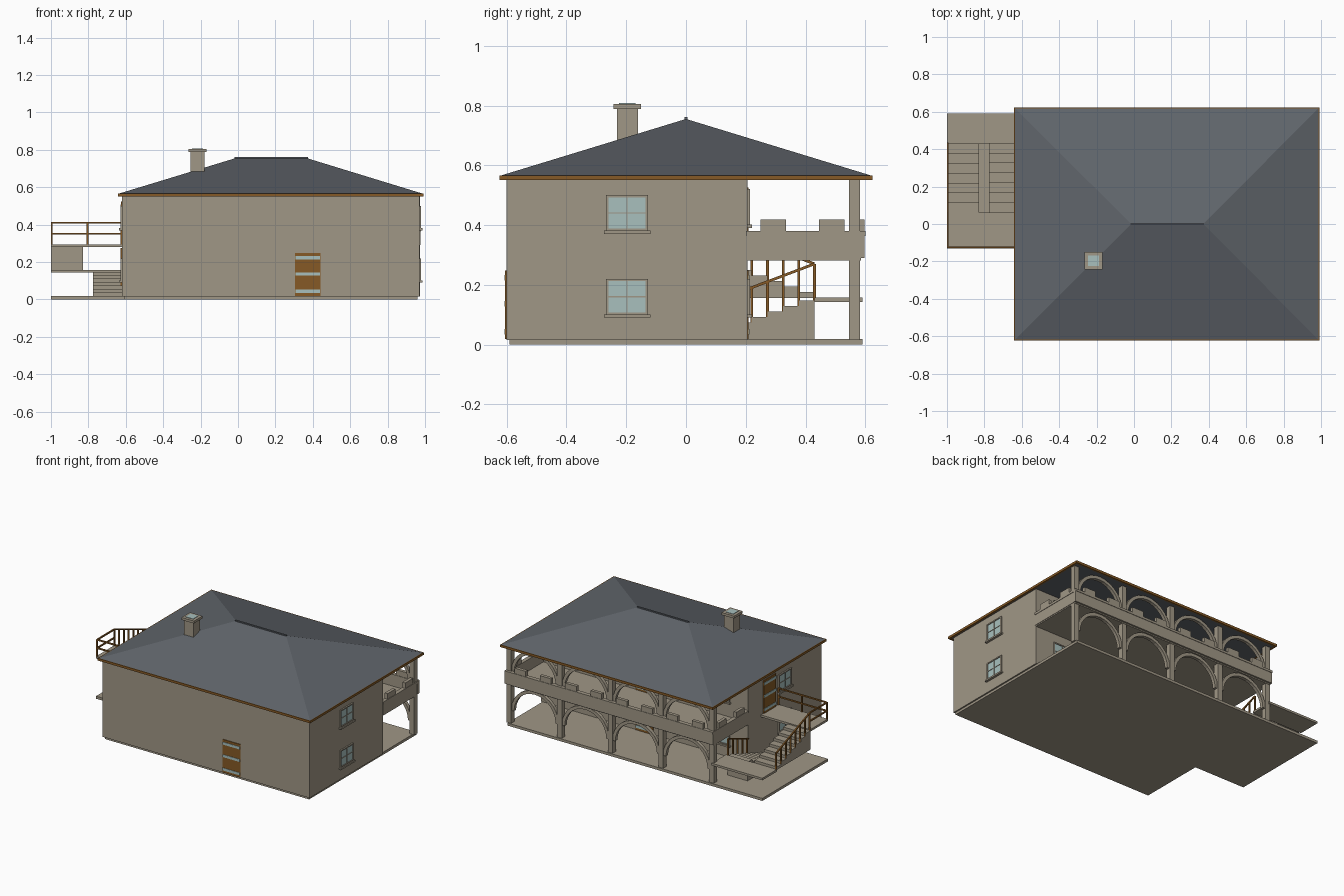
import bpy, bmesh, math
from mathutils import Vector, Matrix

if "Cube" in bpy.data.objects:
    bpy.data.objects.remove(bpy.data.objects["Cube"])


def material(name, r, g, b):
    m = bpy.data.materials.new(name)
    lin = [((c / 255 + 0.055) / 1.055) ** 2.4 for c in (r, g, b)]
    m.diffuse_color = (*lin, 1)
    m.use_nodes = True
    m.node_tree.nodes["Principled BSDF"].inputs["Base Color"].default_value = m.diffuse_color
    return m


STONE = material("beige stone", 160, 151, 134)
ROOF = material("slate", 96, 101, 107)
WOOD = material("brown wood", 134, 90, 38)
GLASS = material("pale glass", 168, 192, 190)


def finish(name, bm, mat):
    bmesh.ops.recalc_face_normals(bm, faces=bm.faces)
    me = bpy.data.meshes.new(name)
    bm.to_mesh(me)
    bm.free()
    me.materials.append(mat)
    ob = bpy.data.objects.new(name, me)
    bpy.context.collection.objects.link(ob)
    return ob


def boxes(name, mat, items, matrix=Matrix()):
    """One object from boxes given as (x0, x1, y0, y1, z0, z1)."""
    bm = bmesh.new()
    for x0, x1, y0, y1, z0, z1 in items:
        vs = bmesh.ops.create_cube(bm, size=1)["verts"]
        bmesh.ops.scale(bm, vec=(x1 - x0, y1 - y0, z1 - z0), verts=vs)
        bmesh.ops.translate(bm, vec=((x0 + x1) / 2, (y0 + y1) / 2, (z0 + z1) / 2), verts=vs)
    bm.transform(matrix)
    return finish(name, bm, mat)


def beams(name, mat, segments, t=0.009):
    """Square bars between pairs of points."""
    bm = bmesh.new()
    for a, b in segments:
        a, b = Vector(a), Vector(b)
        d = b - a
        vs = bmesh.ops.create_cube(bm, size=1)["verts"]
        bmesh.ops.scale(bm, vec=(t, t, d.length), verts=vs)
        rot = d.to_track_quat('Z', 'Y').to_matrix()
        bmesh.ops.rotate(bm, matrix=rot, verts=vs)
        bmesh.ops.translate(bm, vec=(a + b) / 2, verts=vs)
    return finish(name, bm, mat)


def place(x, y, z, angle):
    """Local frame with -y pointing out of the wall."""
    return Matrix.Translation((x, y, z)) @ Matrix.Rotation(math.radians(angle), 4, 'Z')


def window(name, x, y, z, angle):
    m = place(x, y, z, angle)
    w, h, b = 0.07, 0.12, 0.008
    boxes(name + "_glass", GLASS, [(-w + b, w - b, -0.004, 0.002, b, h - b)], m)
    boxes(name + "_frame", STONE, [
        (-w, -w + b, -0.009, 0.002, 0, h), (w - b, w, -0.009, 0.002, 0, h),
        (-w, w, -0.009, 0.002, h - b, h), (-w, w, -0.009, 0.002, 0, b),
        (-0.002, 0.002, -0.007, 0, 0, h), (-w, w, -0.007, 0, h / 2 - 0.002, h / 2 + 0.002),
        (-w - 0.008, w + 0.008, -0.016, 0.002, -0.01, 0.001)], m)


def door(name, x, y, z, angle):
    m = place(x, y, z, angle)
    boxes(name, WOOD, [(-0.068, 0.068, -0.005, 0.003, 0, 0.23)], m)
    boxes(name + "_bands", GLASS, [(-0.066, 0.066, -0.008, 0, c - 0.009, c + 0.009)
                                   for c in (0.025, 0.118, 0.205)], m)


# Ground slab and house body
boxes("base_slab", STONE, [(-0.61, 0.96, -0.59, 0.59, 0, 0.018),
                           (-1.0, -0.61, -0.13, 0.59, 0, 0.018)])
boxes("house_walls", STONE, [(-0.62, 0.97, -0.6, 0.205, 0.016, 0.56)])

# Hip roof
bm = bmesh.new()
low = [bm.verts.new((x, y, 0.565)) for x, y in
       ((-0.64, -0.622), (0.99, -0.622), (0.99, 0.622), (-0.64, 0.622))]
r0, r1 = bm.verts.new((-0.015, 0, 0.755)), bm.verts.new((0.37, 0, 0.755))
a, b, c, d = low
for f in ((a, b, r1, r0), (b, c, r1), (c, d, r0, r1), (d, a, r0), (d, c, b, a)):
    bm.faces.new(f)
finish("roof", bm, ROOF)
boxes("ridge_cap", ROOF, [(-0.018, 0.373, -0.005, 0.005, 0.745, 0.761)])
boxes("eave_soffit", ROOF, [(-0.63, 0.98, -0.612, 0.612, 0.553, 0.567)])
boxes("eave_fascia", WOOD, [
    (-0.642, 0.992, s * 0.618 - 0.006, s * 0.618 + 0.006, 0.55, 0.566) for s in (-1, 1)] + [
    (x - 0.006, x + 0.006, -0.62, 0.62, 0.55, 0.566) for x in (-0.636, 0.986)])

# Chimney
boxes("chimney", STONE, [(-0.253, -0.18, -0.231, -0.16, 0.64, 0.79),
                         (-0.264, -0.169, -0.243, -0.15, 0.788, 0.805)])
boxes("chimney_top", GLASS, [(-0.245, -0.188, -0.224, -0.169, 0.8, 0.808)])

# Windows and doors
for z in (0.1, 0.38):
    window("right_window", 0.97, -0.197, z, 90)
    window("left_window", -0.62, -0.197, z, -90)
for x in (0.76, -0.41):
    window("gallery_window_low", x, 0.205, 0.1, 180)
    window("gallery_window_high", x, 0.205, 0.4, 180)
door("front_door", 0.373, -0.6, 0.018, 0)
door("landing_door", -0.62, -0.03, 0.295, -90)
door("gallery_door_low", 0.175, 0.205, 0.018, 180)
door("gallery_door_high", 0.175, 0.205, 0.295, 180)

# Gallery posts and floor
post_x = [-0.603 + i * 0.3895 for i in range(5)]
boxes("gallery_posts", STONE, [(x - 0.018, x + 0.018, 0.545, 0.582, 0.016, 0.555) for x in post_x])
boxes("gallery_floor", STONE, [(-0.622, 0.972, 0.2, 0.585, 0.282, 0.297)])

# Crenellated parapet with coping
merlons = [x + k * 0.195 + 0.0975 for x in post_x[:4] for k in (0, 1)]
parapet = [(-0.625, 0.977, 0.574, 0.597, 0.29, 0.366), (-0.625, 0.977, 0.571, 0.6, 0.364, 0.38)]
parapet += [(x - 0.043, x + 0.043, 0.574, 0.597, 0.378, 0.418) for x in merlons]
for x in (-0.612, 0.964):
    parapet += [(x - 0.011, x + 0.011, 0.2, 0.58, 0.29, 0.366),
                (x - 0.014, x + 0.014, 0.2, 0.58, 0.364, 0.38)]
    parapet += [(x - 0.011, x + 0.011, y, y + 0.085, 0.378, 0.418) for y in (0.25, 0.445)]
boxes("gallery_parapet", STONE, parapet)

# Curved arch ribs in each bay
bm = bmesh.new()
N = 14
for base in (0.105, 0.375):
    for x in post_x[:4]:
        cx = x + 0.19475
        rings = []
        for i in range(N + 1):
            t = math.pi * i / N
            rings.append([bm.verts.new((cx + r * math.cos(t), y, base + (r - 0.003) * math.sin(t)))
                          for r, y in ((0.16, 0.552), (0.182, 0.552), (0.182, 0.575), (0.16, 0.575))])
        for p, q in zip(rings, rings[1:]):
            for k in range(4):
                bm.faces.new((p[k], p[(k + 1) % 4], q[(k + 1) % 4], q[k]))
        bm.faces.new(rings[0])
        bm.faces.new(rings[-1])
finish("gallery_arches", bm, STONE)

# Outside stairs: two opposite flights and two landings
Y0, RUN, RISE = 0.0625, 0.0525, 0.13 / 7
boxes("lower_flight", STONE, [(-0.775, -0.62, Y0 + i * RUN, Y0 + (i + 1) * RUN,
                               0.016, 0.018 + (i + 1) * RISE) for i in range(7)])
boxes("upper_flight", STONE, [(-1.0, -0.828, Y0 + i * RUN, Y0 + (i + 1) * RUN,
                               0.155, 0.157 + (7 - i) * RISE) for i in range(7)])
boxes("stair_landings", STONE, [(-1.0, -0.61, 0.43, 0.59, 0.143, 0.158),
                                (-1.0, -0.61, -0.13, Y0, 0.28, 0.295)])

# Wooden railings
rails = []
OX, FY, IX = -0.995, -0.125, -0.625
for z in (0.352, 0.41):
    rails += [((OX, FY, z), (IX, FY, z)), ((OX, FY, z), (OX, Y0, z))]
rails += [((x, FY, 0.285), (x, FY, 0.412)) for x in (OX, -0.805, IX)]
rails += [((OX, Y0, 0.29), (OX, Y0, 0.412)), ((OX, Y0, 0.41), (OX, 0.43, 0.27))]
rails += [((IX, 0.205, 0.185), (IX, 0.43, 0.27))]
for i in range(1, 8):
    y = Y0 + i * RUN
    rails.append(((OX, y, 0.155 + (7 - i) * RISE), (OX, y, 0.41 - 0.02 * i)))
    if i > 2:
        rails.append(((IX, y, 0.016 + i * RISE), (IX, y, 0.27 - 0.0198 * (7 - i))))
beams("stair_railings", WOOD, rails)
